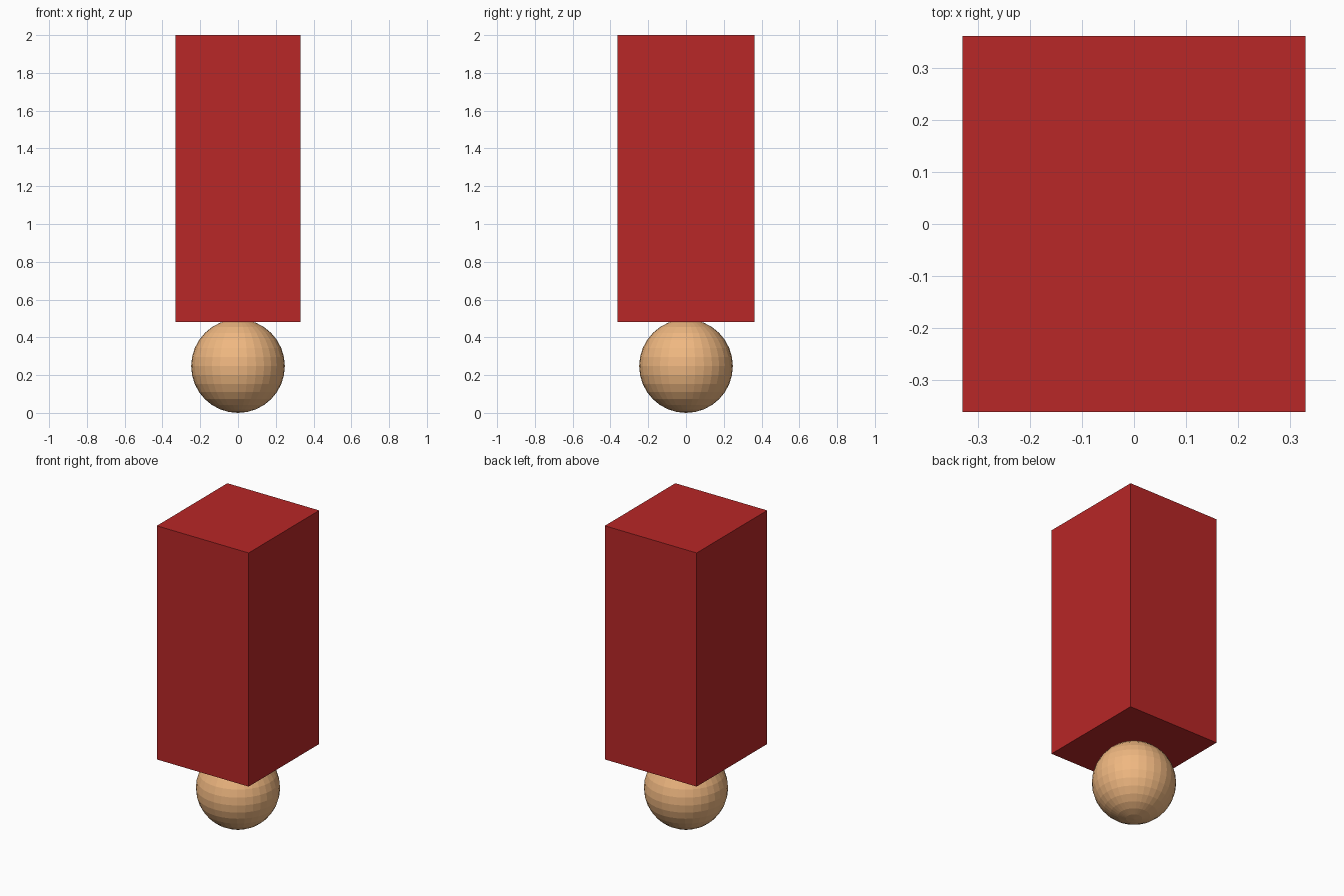
import bpy

if "Cube" in bpy.data.objects:
    bpy.data.objects.remove(bpy.data.objects["Cube"])


def paint(obj, name, color):
    mat = bpy.data.materials.new(name)
    mat.diffuse_color = (*color, 1)
    mat.use_nodes = True
    mat.node_tree.nodes["Principled BSDF"].inputs["Base Color"].default_value = mat.diffuse_color
    obj.data.materials.append(mat)


# Faceted ball the block rests on
R = 0.248
bpy.ops.mesh.primitive_uv_sphere_add(segments=32, ring_count=16, radius=R, location=(0, 0, R))
ball = bpy.context.object
ball.name = "ball"
paint(ball, "tan", (0.87, 0.48, 0.22))

# Tall red block, its underside slightly overlapping the ball
BOTTOM, TOP = 0.482, 2.0
bpy.ops.mesh.primitive_cube_add(size=1, location=(0, 0, (BOTTOM + TOP) / 2))
block = bpy.context.object
block.name = "block"
block.scale = (0.66, 0.724, TOP - BOTTOM)
bpy.ops.object.transform_apply(location=False, rotation=False, scale=True)
paint(block, "red", (0.48, 0.02, 0.02))
